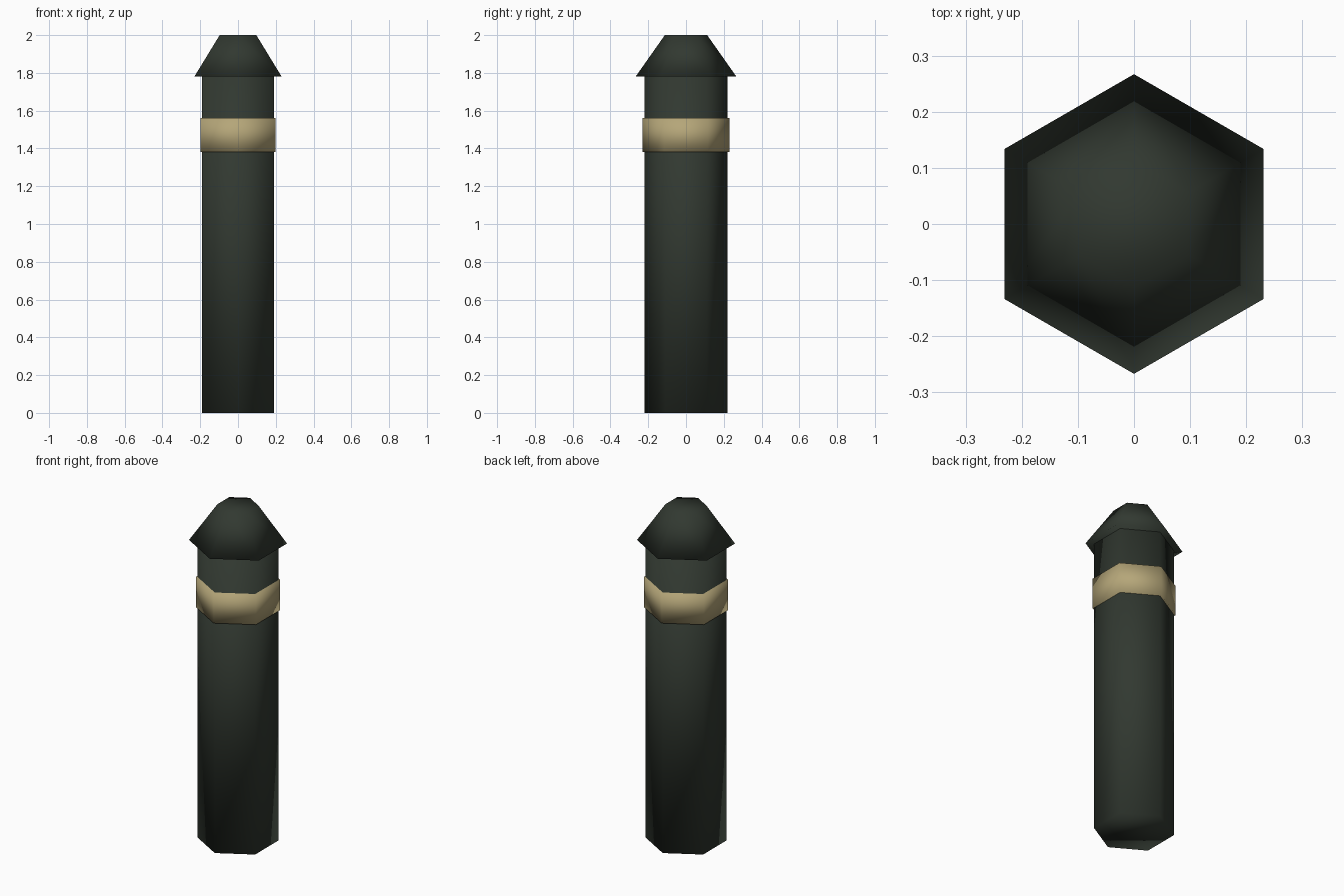
import bpy, bmesh, math

if "Cube" in bpy.data.objects:
    bpy.data.objects.remove(bpy.data.objects["Cube"])


def material(name, rgb):
    m = bpy.data.materials.new(name)
    m.diffuse_color = (*rgb, 1.0)
    m.use_nodes = True
    m.node_tree.nodes["Principled BSDF"].inputs["Base Color"].default_value = m.diffuse_color
    return m


def hex_part(name, r_bottom, r_top, z0, z1, mat):
    """Closed six-sided prism or frustum with corners on the y axis."""
    bm = bmesh.new()
    rings = []
    for r, z in ((r_bottom, z0), (r_top, z1)):
        rings.append([bm.verts.new((r * math.sin(i * math.pi / 3),
                                    r * math.cos(i * math.pi / 3), z))
                      for i in range(6)])
    low, high = rings
    for i in range(6):
        j = (i + 1) % 6
        bm.faces.new((low[i], low[j], high[j], high[i]))
    bm.faces.new(low)
    bm.faces.new(high)
    bmesh.ops.recalc_face_normals(bm, faces=bm.faces)
    for f in bm.faces:
        f.smooth = True
    mesh = bpy.data.meshes.new(name)
    bm.to_mesh(mesh)
    bm.free()
    mesh.materials.append(mat)
    obj = bpy.data.objects.new(name, mesh)
    bpy.context.collection.objects.link(obj)
    return obj


dark_green = material("dark_green", (0.031, 0.040, 0.030))
tan = material("tan", (0.46, 0.38, 0.19))

# Post shaft
hex_part("post", 0.22, 0.22, 0.0, 1.785, dark_green)
# Band around the shaft
hex_part("band", 0.23, 0.23, 1.38, 1.56, tan)
# Overhanging tapered cap
hex_part("cap", 0.267, 0.112, 1.78, 2.0, dark_green)
